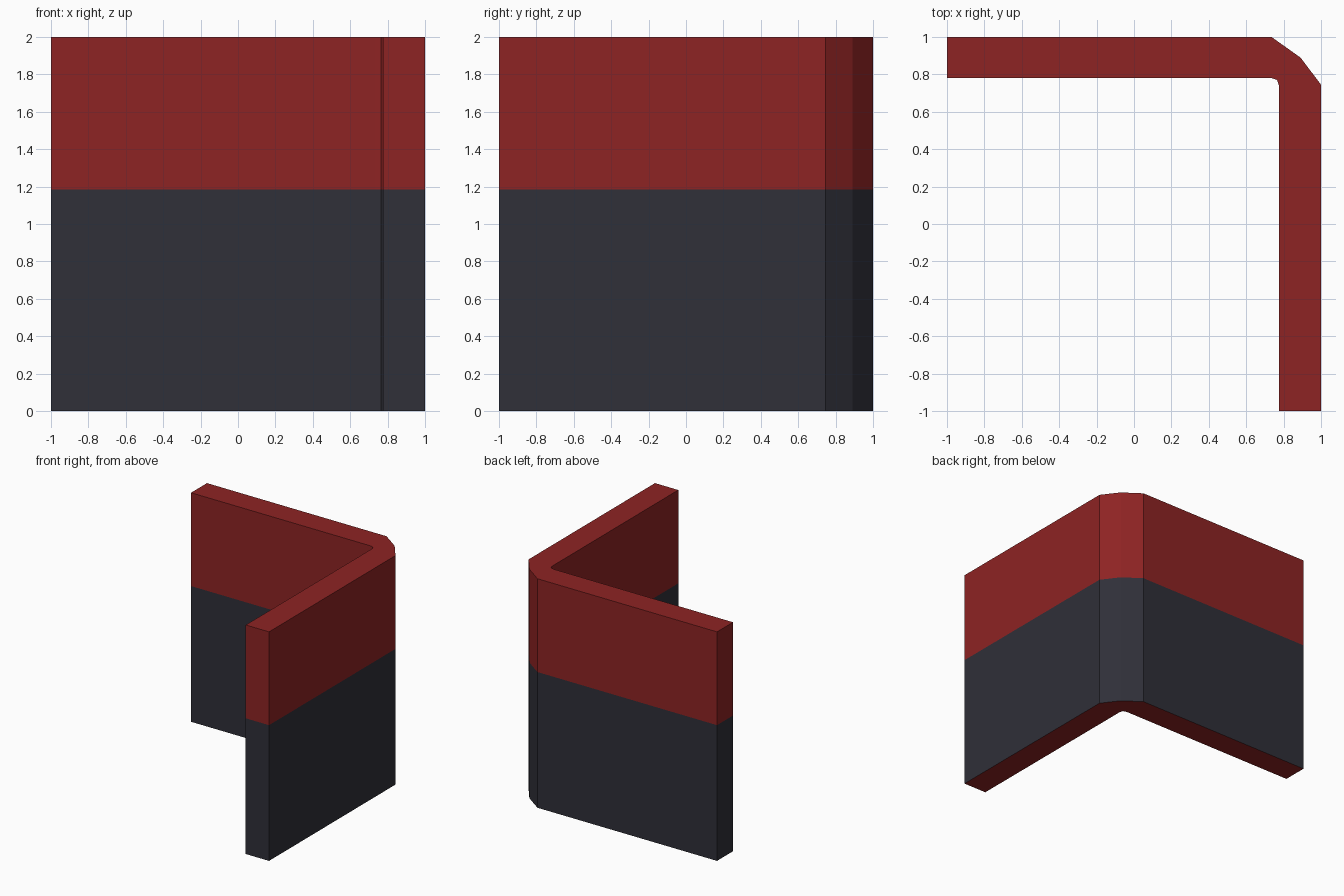
import bpy, bmesh

if "Cube" in bpy.data.objects:
    bpy.data.objects.remove(bpy.data.objects["Cube"])

def material(name, rgb):
    m = bpy.data.materials.new(name)
    m.diffuse_color = (*rgb, 1.0)
    m.use_nodes = True
    m.node_tree.nodes["Principled BSDF"].inputs["Base Color"].default_value = m.diffuse_color
    return m

# Plan outline of the corner wall: chamfered outside, tight inside bend
profile = [(-1, 1), (-1, 0.78), (0.735, 0.78), (0.765, 0.77), (0.775, 0.74),
           (0.775, -1), (1, -1), (1, 0.745), (0.89, 0.89), (0.735, 1)]
SPLIT, TOP = 1.185, 2.0

bm = bmesh.new()
rings = [[bm.verts.new((x, y, z)) for x, y in profile] for z in (0, SPLIT, TOP)]
n = len(profile)

# Red caps on top and underside
bm.faces.new(list(reversed(rings[0]))).material_index = 0
bm.faces.new(rings[2]).material_index = 0

# Dark lower band, red upper band
for level, mat in ((0, 1), (1, 0)):
    lo, hi = rings[level], rings[level + 1]
    for i in range(n):
        j = (i + 1) % n
        bm.faces.new((lo[i], lo[j], hi[j], hi[i])).material_index = mat
bmesh.ops.recalc_face_normals(bm, faces=bm.faces)

mesh = bpy.data.meshes.new("corner_wall")
bm.to_mesh(mesh)
bm.free()
mesh.materials.append(material("dark red", (0.27, 0.017, 0.017)))
mesh.materials.append(material("charcoal", (0.029, 0.029, 0.040)))
wall = bpy.data.objects.new("corner_wall", mesh)
bpy.context.collection.objects.link(wall)
